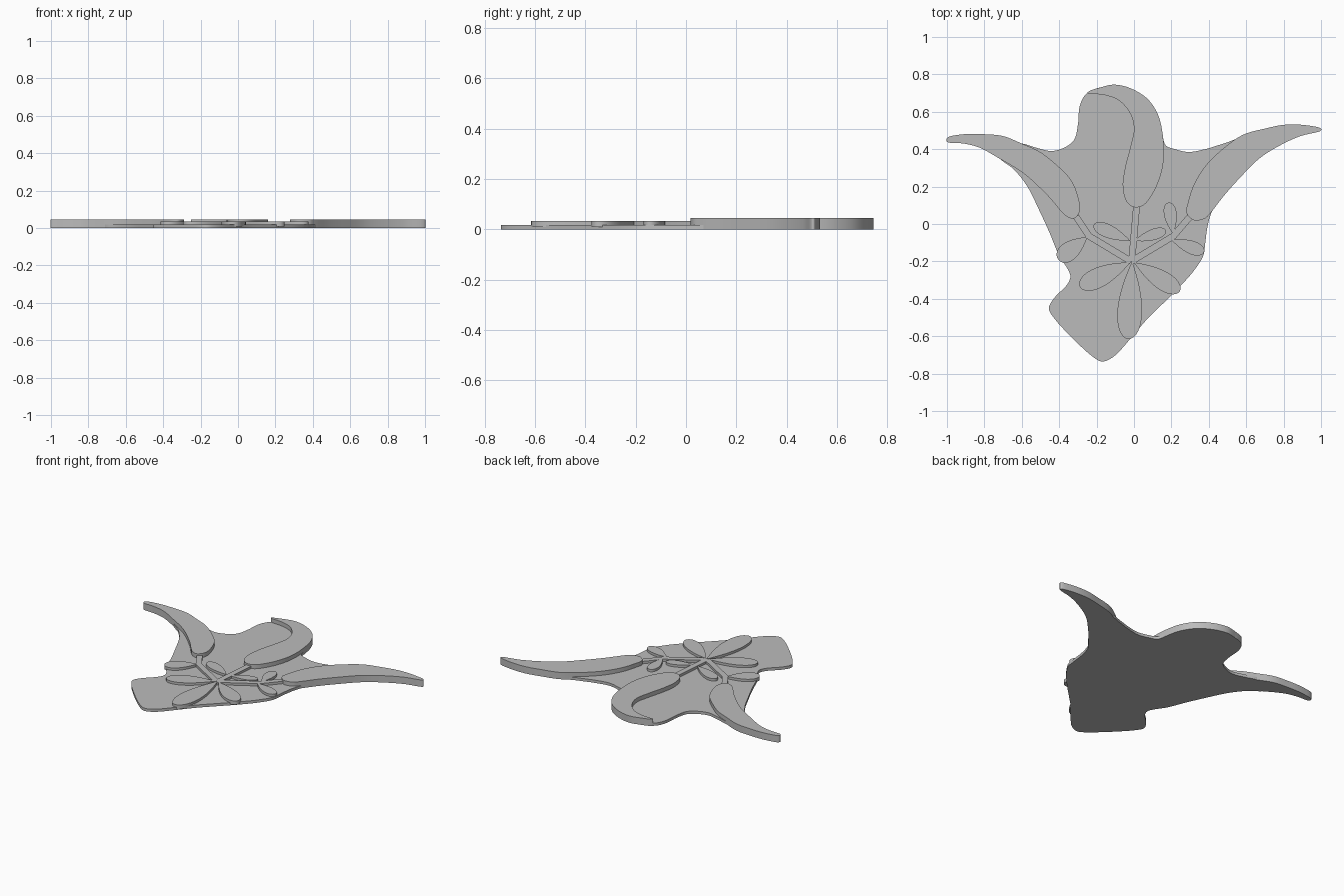
import bpy
import bmesh
from math import sin, cos, pi
from mathutils import Vector

default_cube = bpy.data.objects.get("Cube")
if default_cube:
    bpy.data.objects.remove(default_cube, do_unlink=True)

# Heights of the relief levels
PLATE_TOP = 0.018
LEAF_TOP = 0.034
BLADE_TOP = 0.045
LEAF_FOOT = PLATE_TOP / 2

# Single plain material
grey = bpy.data.materials.new("plain_grey")
grey.use_nodes = True
grey_value = (0.5, 0.5, 0.5, 1)
grey.diffuse_color = grey_value
grey.node_tree.nodes["Principled BSDF"].inputs["Base Color"].default_value = grey_value


def smooth_outline(points, steps=6):
    """Closed centripetal spline through the given points."""
    knots = [Vector(p) for p in points]
    count = len(knots)
    outline = []
    for i in range(count):
        a, b, c, d = (knots[(i + k) % count] for k in (-1, 0, 1, 2))
        ta = 0
        tb = ta + (b - a).length ** 0.5
        tc = tb + (c - b).length ** 0.5
        td = tc + (d - c).length ** 0.5
        for step in range(steps):
            t = tb + (tc - tb) * step / steps
            ab = a.lerp(b, (t - ta) / (tb - ta))
            bc = b.lerp(c, (t - tb) / (tc - tb))
            cd = c.lerp(d, (t - tc) / (td - tc))
            left = ab.lerp(bc, (t - ta) / (tc - ta))
            right = bc.lerp(cd, (t - tb) / (td - tb))
            outline.append(left.lerp(right, (t - tb) / (tc - tb)))
    return outline


def slab(name, outline, bottom, top):
    """Extrude a flat outline upward into a solid with smooth walls."""
    bm = bmesh.new()
    face = bm.faces.new([bm.verts.new((p[0], p[1], bottom)) for p in outline])
    extruded = bmesh.ops.extrude_face_region(bm, geom=[face], use_keep_orig=True)
    raised = [g for g in extruded["geom"] if isinstance(g, bmesh.types.BMVert)]
    bmesh.ops.translate(bm, verts=raised, vec=(0, 0, top - bottom))
    bmesh.ops.recalc_face_normals(bm, faces=bm.faces)
    mesh = bpy.data.meshes.new(name)
    bm.to_mesh(mesh)
    bm.free()
    mesh.materials.append(grey)
    part = bpy.data.objects.new(name, mesh)
    bpy.context.collection.objects.link(part)
    bpy.ops.object.select_all(action="DESELECT")
    part.select_set(True)
    bpy.context.view_layer.objects.active = part
    bpy.ops.object.shade_smooth_by_angle()
    return part


def leaf(name, base, end, half_width, segments=18):
    """Teardrop leaf, pointed at its base and round at its end."""
    base, end = Vector(base), Vector(end)
    side = (end - base).normalized().orthogonal() * half_width * 1.3
    rims = {1: [], -1: []}
    for i in range(1, segments):
        u = pi * i / segments
        centre = base.lerp(end, (1 - cos(u)) / 2)
        for sign, rim in rims.items():
            rim.append(centre + side * sign * sin(u) * sin(u / 2))
    outline = [base] + rims[1] + [end] + rims[-1][::-1]
    slab(name, outline, LEAF_FOOT, LEAF_TOP)


def stem(name, path, half_width=0.018):
    """Raised strip that follows a short path."""
    path = [Vector(p) for p in path]
    left, right = [], []
    for i, point in enumerate(path):
        ahead = path[min(i + 1, len(path) - 1)]
        behind = path[max(i - 1, 0)]
        side = (ahead - behind).normalized().orthogonal() * half_width
        left.append(point + side)
        right.append(point - side)
    slab(name, left + right[::-1], LEAF_FOOT, LEAF_TOP)


# Thin base plate with the rounded tag at its front
plate = [
    (-.6, .43), (-.53, .41), (-.44, .39), (-.37, .41), (-.32, .45), (-.3, .53),
    (-.29, .63), (-.26, .69), (-.18, .73), (-.05, .71), (.1, .6), (.15, .48),
    (.17, .42), (.22, .4), (.29, .385), (.38, .4), (.48, .43), (.56, .45),
    (.5, .25), (.41, .05), (.39, -.03), (.38, -.11), (.37, -.17), (.32, -.25),
    (.24, -.34), (.14, -.44), (.06, -.52), (0, -.59), (-.11, -.71), (-.17, -.735),
    (-.22, -.71), (-.43, -.5), (-.455, -.45), (-.43, -.4), (-.355, -.32),
    (-.34, -.28), (-.355, -.24), (-.4, -.17), (-.45, -.05), (-.505, .07),
    (-.57, .2), (-.64, .29), (-.72, .36), (-.68, .42),
]
slab("base_plate", smooth_outline(plate), 0, PLATE_TOP)

# Thick blades reaching outward and to the back
right_blade = [
    (-1, .44), (-.91, .43), (-.83, .41), (-.72, .35), (-.59, .27), (-.46, .15),
    (-.36, .04), (-.32, .03), (-.29, .07), (-.3, .15), (-.34, .24), (-.43, .33),
    (-.51, .39), (-.6, .43), (-.7, .47), (-.8, .48), (-.91, .48), (-1, .46),
]
left_blade = [
    (1, .51), (.9, .53), (.8, .53), (.7, .51), (.59, .48), (.51, .43), (.39, .32),
    (.32, .21), (.29, .12), (.28, .06), (.32, .02), (.38, .03), (.41, .06),
    (.48, .15), (.56, .24), (.67, .35), (.78, .42), (.89, .47), (1, .5),
]
curled_blade = [
    (-.25, .7), (-.16, .69), (-.08, .66), (-.02, .59), (0, .51), (-.02, .41),
    (-.05, .29), (-.06, .2), (-.04, .12), (0, .09), (.05, .1), (.11, .18),
    (.15, .29), (.16, .4), (.14, .55), (.11, .62), (.06, .68), (-.03, .73),
    (-.11, .745), (-.18, .73), (-.24, .71),
]
slab("right_blade", smooth_outline(right_blade), 0, BLADE_TOP)
slab("left_blade", smooth_outline(left_blade), 0, BLADE_TOP)
slab("curled_blade", smooth_outline(curled_blade), 0, BLADE_TOP)

# Stems meeting at the centre
stem("middle_stem", [(.015, .11), (-.012, -.2)])
stem("right_stem", [(-.31, .04), (-.24, -.065), (-.015, -.2)])
stem("left_stem", [(.3, .04), (.21, -.065), (-.015, -.2)])

# Large front leaves and the small leaves along the stems
leaf("front_leaf", (-.01, -.2), (-.03, -.615), .066)
leaf("front_right_leaf", (-.02, -.205), (-.29, -.335), .054)
leaf("front_left_leaf", (0, -.205), (.245, -.36), .05)
leaf("middle_right_leaf", (-.02, -.09), (-.215, -.005), .036)
leaf("middle_left_leaf", (0, -.09), (.17, -.035), .03)
leaf("outer_right_leaf", (-.25, -.07), (-.405, -.19), .05)
leaf("outer_left_leaf", (.2, -.085), (.375, -.15), .036)
leaf("upper_left_leaf", (.21, -.055), (.185, .115), .034)
